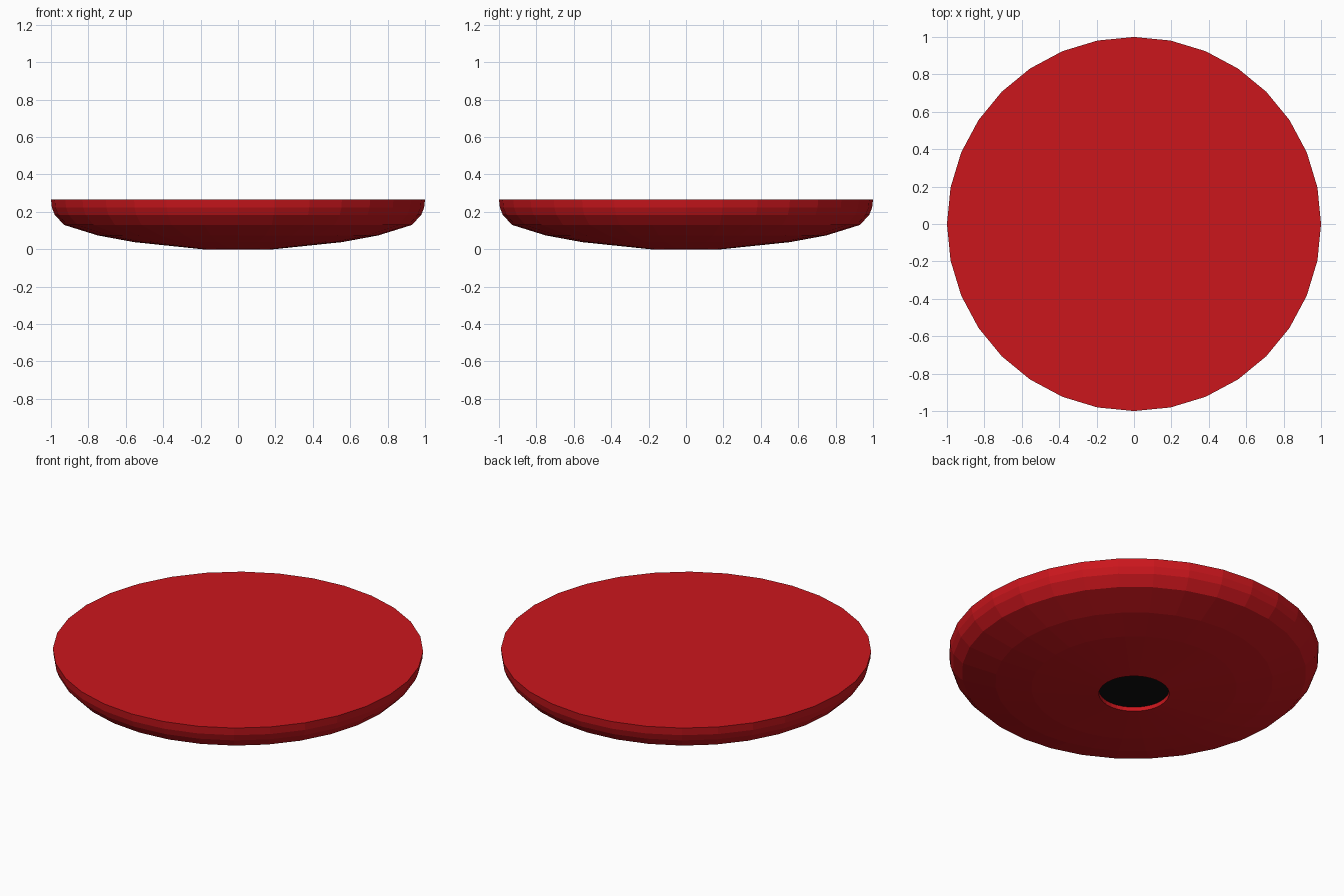
import bpy, bmesh
from math import cos, sin, tau

if "Cube" in bpy.data.objects:
    bpy.data.objects.remove(bpy.data.objects["Cube"])

SIDES = 32


def material(name, color):
    m = bpy.data.materials.new(name)
    m.diffuse_color = color
    m.use_nodes = True
    m.node_tree.nodes["Principled BSDF"].inputs["Base Color"].default_value = m.diffuse_color
    return m


def lathe(name, profile, mats, cap_start_mat=0):
    """Spin (radius, z) points round z, closing both ends with flat caps."""
    bm = bmesh.new()
    rings = [[bm.verts.new((r * cos(tau * i / SIDES), r * sin(tau * i / SIDES), z))
              for i in range(SIDES)] for r, z in profile]
    for a, b in zip(rings, rings[1:]):
        for i in range(SIDES):
            j = (i + 1) % SIDES
            bm.faces.new((a[i], a[j], b[j], b[i]))
    start = bm.faces.new(rings[0][::-1])
    start.material_index = cap_start_mat
    bm.faces.new(rings[-1])
    bmesh.ops.recalc_face_normals(bm, faces=bm.faces[:])
    mesh = bpy.data.meshes.new(name)
    bm.to_mesh(mesh)
    bm.free()
    for m in mats:
        mesh.materials.append(m)
    obj = bpy.data.objects.new(name, mesh)
    bpy.context.collection.objects.link(obj)
    return obj


red = material("red", (0.60, 0.008, 0.012, 1))
black = material("black", (0.005, 0.005, 0.005, 1))

# Domed disc: black recess floor, recess wall, curved underside, flat top
lathe("domed_disc", [
    (0.19, 0.025), (0.19, 0.0), (0.555, 0.038), (0.75, 0.074),
    (0.93, 0.13), (0.98, 0.184), (0.995, 0.222), (1.0, 0.267),
], [red, black], cap_start_mat=1)
